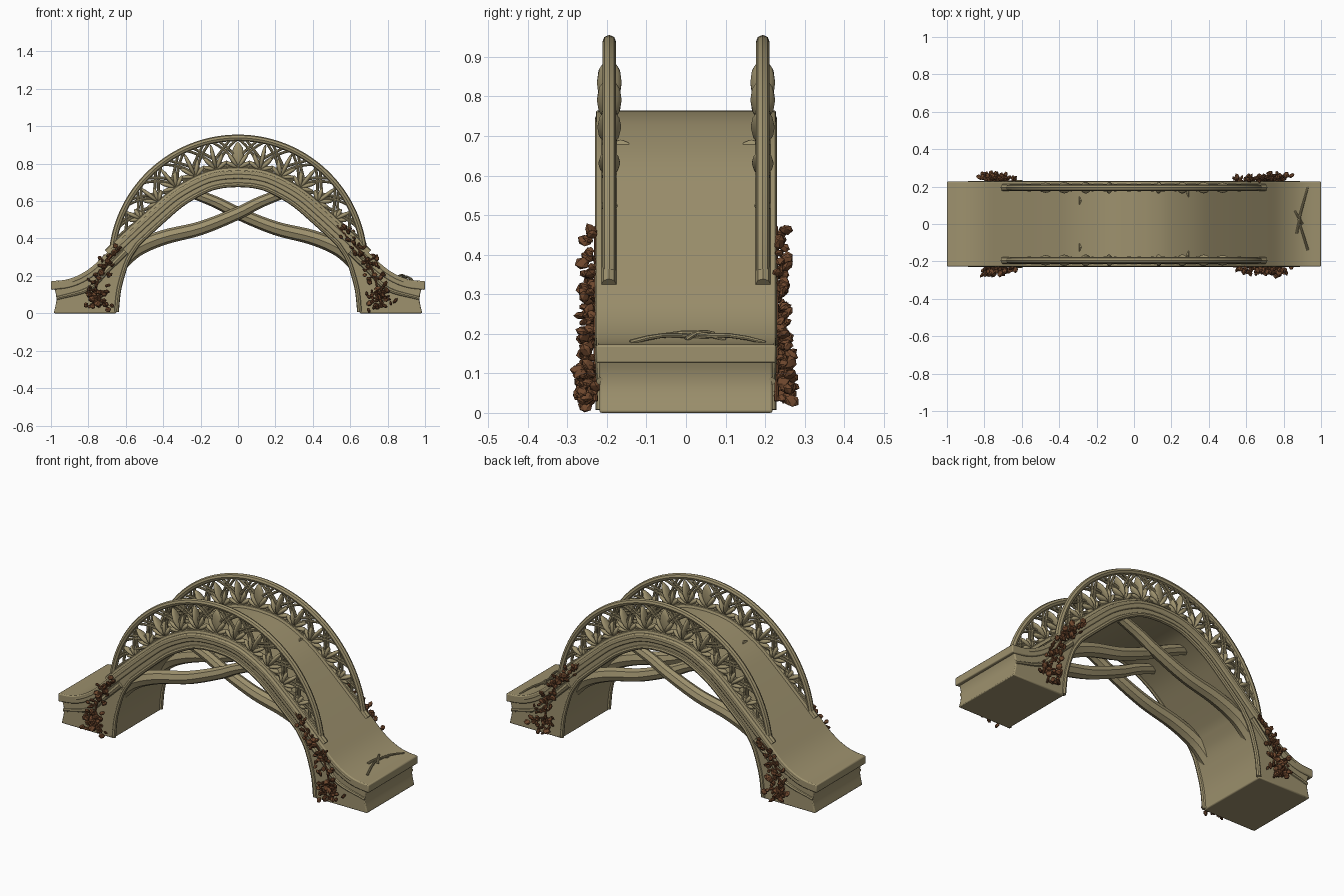
import bpy, bmesh, math, random
from mathutils import Vector, Matrix

random.seed(4)
cube = bpy.data.objects.get("Cube")
if cube:
    bpy.data.objects.remove(cube)


def material(name, rgb):
    m = bpy.data.materials.new(name)
    m.use_nodes = True
    m.diffuse_color = (*rgb, 1)
    bsdf = m.node_tree.nodes["Principled BSDF"]
    bsdf.inputs["Base Color"].default_value = (*rgb, 1)
    bsdf.inputs["Roughness"].default_value = 0.8
    return m


STONE = material("tan_stone", (0.34, 0.285, 0.155))
BROWN = material("brown_leaf", (0.16, 0.065, 0.027))


def spline(pts, steps=5):
    """Catmull-Rom smoothing of a short list of points."""
    p = [Vector(q) for q in pts]
    p = [2 * p[0] - p[1]] + p + [2 * p[-1] - p[-2]]
    out = []
    for a, b, c, d in zip(p, p[1:], p[2:], p[3:]):
        for i in range(steps):
            t = i / steps
            out.append(0.5 * (2 * b + (c - a) * t + (2 * a - 5 * b + 4 * c - d) * t * t
                              + (3 * b - a - 3 * c + d) * t ** 3))
    return out + [p[-2]]


def finish(ob, mat, mirror=False, bevel=0, angle=40):
    ob.data.materials.clear()
    ob.data.materials.append(mat)
    for o in bpy.context.selected_objects:
        o.select_set(False)
    ob.select_set(True)
    bpy.context.view_layer.objects.active = ob
    bpy.ops.object.shade_smooth_by_angle(angle=math.radians(angle))
    if bevel:
        m = ob.modifiers.new("soft_edge", "BEVEL")
        m.width, m.segments = bevel, 2
        m.limit_method, m.angle_limit = "ANGLE", 0.7
    if mirror:
        m = ob.modifiers.new("mirror", "MIRROR")
        m.use_axis = (False, True, False)
    return ob


def from_bmesh(name, bm, mat, **kw):
    bmesh.ops.recalc_face_normals(bm, faces=bm.faces)
    me = bpy.data.meshes.new(name)
    bm.to_mesh(me)
    bm.free()
    ob = bpy.data.objects.new(name, me)
    bpy.context.collection.objects.link(ob)
    return finish(ob, mat, **kw)


def tubes(name, paths, radius, mat, mirror=False):
    """Round tubes along 3D paths; a path is (points, start scale, end scale)."""
    cu = bpy.data.curves.new(name, "CURVE")
    cu.dimensions = "3D"
    cu.bevel_depth, cu.bevel_resolution, cu.use_fill_caps = radius, 2, True
    for pts, r0, r1 in paths:
        s = cu.splines.new("POLY")
        s.points.add(len(pts) - 1)
        for i, q in enumerate(pts):
            s.points[i].co = (*q, 1)
            s.points[i].radius = r0 + (r1 - r0) * i / (len(pts) - 1)
    ob = bpy.data.objects.new(name, cu)
    bpy.context.collection.objects.link(ob)
    for o in bpy.context.selected_objects:
        o.select_set(False)
    ob.select_set(True)
    bpy.context.view_layer.objects.active = ob
    bpy.ops.object.convert(target="MESH")
    return finish(bpy.context.view_layer.objects.active, mat, mirror=mirror)


def extrude(name, outline, half, bevel):
    """Outline in x, z extruded across the width."""
    bm = bmesh.new()
    a = [bm.verts.new((p[0], -half, p[1])) for p in outline]
    b = [bm.verts.new((p[0], half, p[1])) for p in outline]
    bm.faces.new(a)
    bm.faces.new(b)
    for i in range(len(a)):
        j = (i + 1) % len(a)
        bm.faces.new((a[i], a[j], b[j], b[i]))
    return from_bmesh(name, bm, STONE, bevel=bevel)


def leaf(bm, base, direction, length, width, thick, roll=0, subdiv=2):
    """Pointed, flattened leaf growing from base along direction."""
    rot = Vector(direction).to_track_quat("Z", "Y").to_matrix() @ Matrix.Rotation(roll, 3, "Z")
    for v in bmesh.ops.create_icosphere(bm, subdivisions=subdiv, radius=1)["verts"]:
        x, y, z = v.co
        k = math.sqrt(max(0, 1 - z * z)) ** 0.7
        local = Vector((x * k * width / 2, y * thick / 2, (z + 1) * length / 2))
        v.co = Vector(base) + rot @ local


def both(half):
    """Reflect a half line that starts at the crown."""
    return [Vector((-p.x, p.y)) for p in reversed(half[1:])] + list(half)


# Deck curve and lines offset below it
top = spline([(0, .765), (.1, .757), (.2, .728), (.34, .65), (.47, .54), (.6, .42),
              (.7, .325), (.78, .25), (.85, .205), (.92, .18), (1, .172)])


def below(d, limit):
    out = []
    for i, p in enumerate(top):
        if p.x <= limit:
            t = (top[min(i + 1, len(top) - 1)] - top[max(i - 1, 0)]).normalized()
            if i == 0:
                t = Vector((1, 0))
            out.append(p + Vector((t.y, -t.x)) * d)
    return out


slab_under = below(.045, .95) + [Vector((1, .125))]
extrude("deck", both(top) + both(slab_under)[::-1], .228, .006)

# Arch body with solid feet
under = below(.085, .605)[:-1] + spline([(.538, .36), (.588, .28), (.622, .18), (.64, .1), (.65, 0)])
foot = spline([(.985, .14), (.973, .1), (.972, .06), (.985, 0)])
body_top = below(.03, .93) + foot
extrude("arch_body", both(body_top) + both(under)[::-1], .219, .006)

# Mouldings along the sides and the kerbs under the railings
tubes("arch_rib", [([(p.x, -.216, p.y + .008) for p in both(under)], 1, 1)], .013, STONE, True)
tubes("edge_moulding", [([(p.x, -.219, p.y) for p in both(below(.02, .9))], 1, 1)], .011, STONE, True)
side_swoop = spline([(.6, .33), (.7, .23), (.8, .13), (.97, .08)])
tubes("foot_moulding", [([(s * p.x, -.217, p.y) for p in side_swoop], 1.3, .7) for s in (-1, 1)],
      .014, STONE, True)
kerb = [p for p in both(top) if abs(p.x) <= .7]
tubes("railing_kerb", [([(p.x, -.195, p.y) for p in kerb], 1, 1)], .019, STONE, True)

# Crossing braces under the arch
brace = spline([(-.66, .24), (-.55, .34), (-.4, .405), (-.2, .455), (0, .535), (.12, .595), (.3, .665)])
tubes("brace", [([(s * p.x, y, p.y) for p in brace], 1.25, .75)
                for s, y in ((1, -.165), (-1, -.125))], .037, STONE, True)

# Railing arc
CENTRE, RADIUS, RAIL_Y = .262, .676, -.194


def deck_z(x):
    x = abs(x)
    for p, q in zip(top, top[1:]):
        if p.x <= x <= q.x:
            return p.y + (q.y - p.y) * (x - p.x) / (q.x - p.x)
    return top[-1].y


def rail_point(deg, t):
    """Point in the railing: t = 0 on the deck, t = 1 on the handrail."""
    a = math.radians(deg)
    s, c = math.sin(a), math.cos(a)
    lo, hi = 0, RADIUS
    for _ in range(24):
        mid = (lo + hi) / 2
        if CENTRE + mid * c < deck_z(mid * s):
            lo = mid
        else:
            hi = mid
    r = lo + (RADIUS - lo) * t
    return Vector((r * s, RAIL_Y, CENTRE + r * c))


tubes("handrail", [([rail_point(d, 1) for d in range(-84, 85, 2)], 1, 1)], .0175, STONE, True)

# Interlaced curved branches
branches = []
for i in range(-6, 7):
    for s in (-1, 1):
        for span, bow in ((22, .6), (13, 1.5)):
            pts = []
            for k in range(11):
                t = k / 10
                d = i * 12.5 + s * span * t ** bow
                if abs(d) < 82:
                    pts.append(rail_point(d, t))
            if len(pts) > 2:
                branches.append((pts, 1.1, .8))
tubes("railing_branches", branches, .0085, STONE, True)

# Leaf fans in the railing
bm = bmesh.new()
for i in range(-5, 6):
    d = i * 13
    base, tip = rail_point(d, .08), rail_point(d, 1)
    h = (tip - base).length
    up = (tip - base).normalized()
    for turn, size, wide in ((0, .88, .42), (.6, .62, .28), (-.6, .62, .28), (1.15, .5, .24), (-1.15, .5, .24)):
        direction = Matrix.Rotation(turn, 3, "Y") @ up
        leaf(bm, base, direction, h * size, h * wide, .024,
             roll=0 if abs(direction.y) < .01 else .1)
from_bmesh("railing_leaves", bm, STONE, mirror=True, angle=60)

# Climbing plants on the four foot corners
right_path = [(.53, .47), (.6, .39), (.68, .3), (.73, .2), (.75, .1), (.77, .03)]
left_path = [(-.63, .34), (-.69, .29), (-.73, .22), (-.76, .13), (-.75, .07), (-.74, .03)]
for name, path, side in (("front_left", right_path, -1), ("front_right", left_path, -1),
                         ("back_left", right_path, 1), ("back_right", left_path, 1)):
    line = spline(path)
    bm = bmesh.new()
    stems = [([(p.x, side * .229, p.y) for p in line], .7, 1.2)]
    for k in range(75):
        u = random.random() ** .65
        p = line[int(u * (len(line) - 1))]
        spread = .015 + .055 * u
        x = p.x + random.uniform(-spread, spread)
        z = max(.022, p.y + random.uniform(-.03, .03))
        y = side * random.uniform(.225, .236 + .028 * u)
        out = Vector((random.uniform(-.9, .9), side * random.uniform(.1, 1), random.uniform(-.3, .9)))
        size = random.uniform(.024, .042)
        leaf(bm, (x, y, z), out, size, size * .95, size * .5, random.uniform(0, 3), 1)
        if k % 4 == 0:
            stems.append(([(p.x, side * .226, p.y), (x, y, z)], 1, .7))
    from_bmesh(name + "_plant_leaves", bm, BROWN, angle=25)
    tubes(name + "_plant_stems", stems, .005, BROWN)

# Small carved twigs on one landing
twigs = []
for y0, y1, x0, x1 in ((-.14, .02, .93, .88), (-.05, .1, .87, .9), (.02, .2, .88, .93), (0, .07, .9, .86)):
    twigs.append(([(x0 + (x1 - x0) * t, y0 + (y1 - y0) * t,
                    deck_z(x0 + (x1 - x0) * t) + .012 * math.sin(math.pi * t)) for t in (0, .25, .5, .75, 1)], 1, .7))
tubes("landing_twigs", twigs, .007, STONE)
